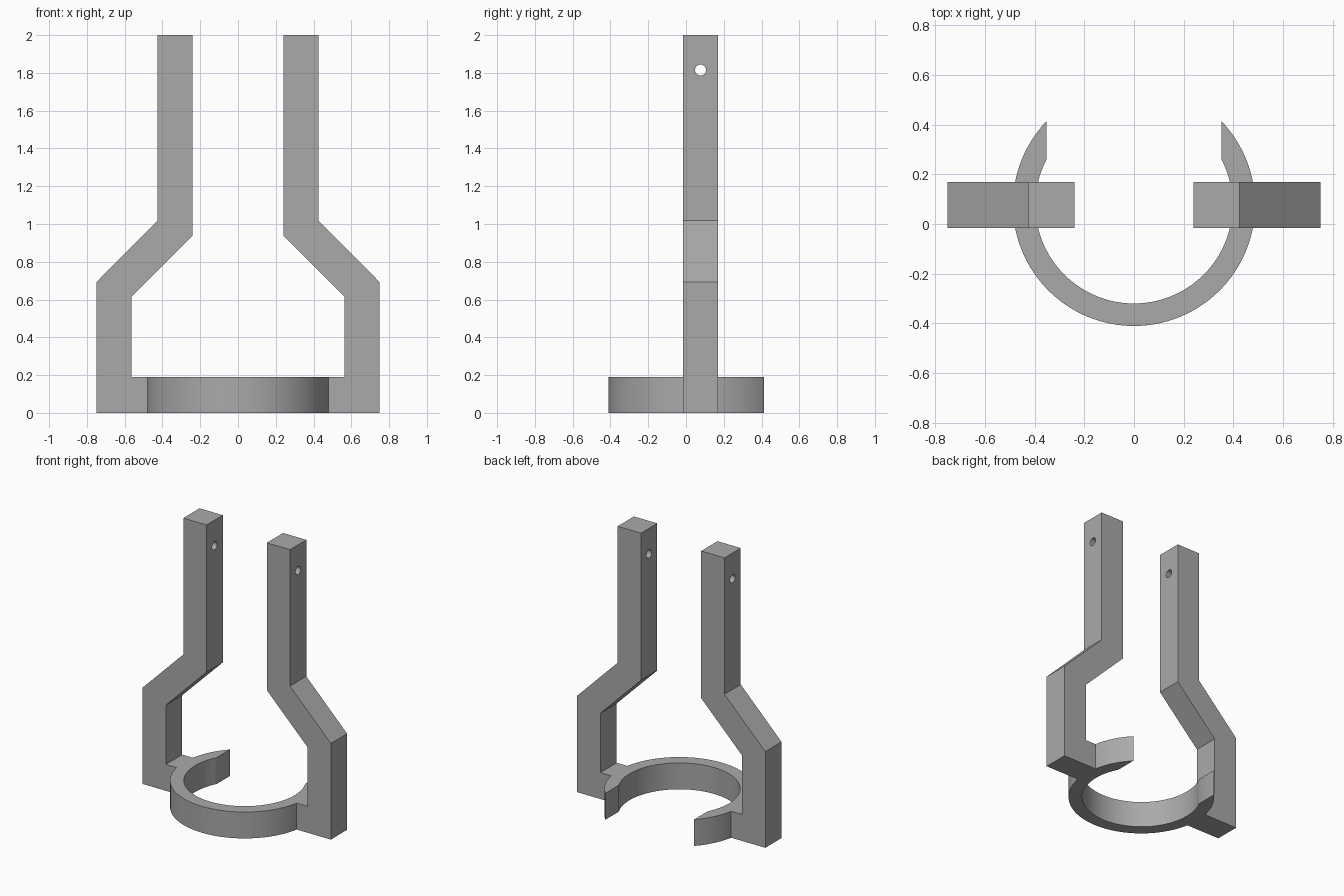
import bpy, bmesh, math
from mathutils import Vector

if "Cube" in bpy.data.objects:
    bpy.data.objects.remove(bpy.data.objects["Cube"], do_unlink=True)

grey = bpy.data.materials.new("plain grey")
grey.use_nodes = True
COLOR = (0.4, 0.4, 0.4, 1)
grey.diffuse_color = COLOR
grey.node_tree.nodes["Principled BSDF"].inputs["Base Color"].default_value = COLOR

CENTRE_Y, HALF_DEPTH = 0.077, 0.0925
OUTER, INNER, TIP_X = 0.4875, 0.397, 0.353
BASE_HEIGHT = 0.19


def prism(name, points, direction):
    """Extrude a closed outline of 3D points along a direction."""
    bm = bmesh.new()
    face = bm.faces.new([bm.verts.new(p) for p in points])
    made = bmesh.ops.extrude_face_region(bm, geom=[face])["geom"]
    bmesh.ops.translate(bm, vec=Vector(direction),
                        verts=[v for v in made if isinstance(v, bmesh.types.BMVert)])
    bmesh.ops.recalc_face_normals(bm, faces=bm.faces)
    mesh = bpy.data.meshes.new(name)
    bm.to_mesh(mesh)
    bm.free()
    mesh.materials.append(grey)
    obj = bpy.data.objects.new(name, mesh)
    bpy.context.collection.objects.link(obj)
    return obj


def arc(radius, steps=96):
    """Arc passing the front, ending at the two rear tips."""
    end = math.acos(TIP_X / radius)
    start = -math.pi - end
    return [(radius * math.cos(a), CENTRE_Y + radius * math.sin(a), 0)
            for a in (start + (end - start) * i / steps for i in range(steps + 1))]


def combine(target, other, operation):
    """Apply a boolean and drop the helper."""
    mod = target.modifiers.new(operation.lower(), "BOOLEAN")
    mod.operation, mod.solver, mod.object = operation, "EXACT", other
    graph = bpy.context.evaluated_depsgraph_get()
    mesh = bpy.data.meshes.new_from_object(target.evaluated_get(graph))
    target.modifiers.clear()
    target.data = mesh
    bpy.data.objects.remove(other, do_unlink=True)


# Open ring at the base
holder = prism("ring_holder", arc(OUTER) + arc(INNER)[::-1], (0, 0, BASE_HEIGHT))

# Cranked arms with a foot running into the ring
profile = [(0.44, 0), (0.75, 0), (0.75, 0.692), (0.425, 1.018), (0.425, 2),
           (0.24, 2), (0.24, 0.94), (0.563, 0.617), (0.563, BASE_HEIGHT),
           (0.44, BASE_HEIGHT)]
for side, label in ((1, "left"), (-1, "right")):
    arm = prism(label + "_arm",
                [(side * x, CENTRE_Y - HALF_DEPTH, z) for x, z in profile],
                (0, 2 * HALF_DEPTH, 0))
    combine(holder, arm, "UNION")

# Pin holes through both arm tops
circle = [(-1, CENTRE_Y + 0.029 * math.cos(a), 1.815 + 0.029 * math.sin(a))
          for a in (math.tau * i / 32 for i in range(32))]
combine(holder, prism("pin_hole", circle, (2, 0, 0)), "DIFFERENCE")

# Smooth curved walls, crisp edges
bpy.ops.object.select_all(action="DESELECT")
holder.select_set(True)
bpy.context.view_layer.objects.active = holder
bpy.ops.object.shade_smooth_by_angle(angle=math.radians(30))
